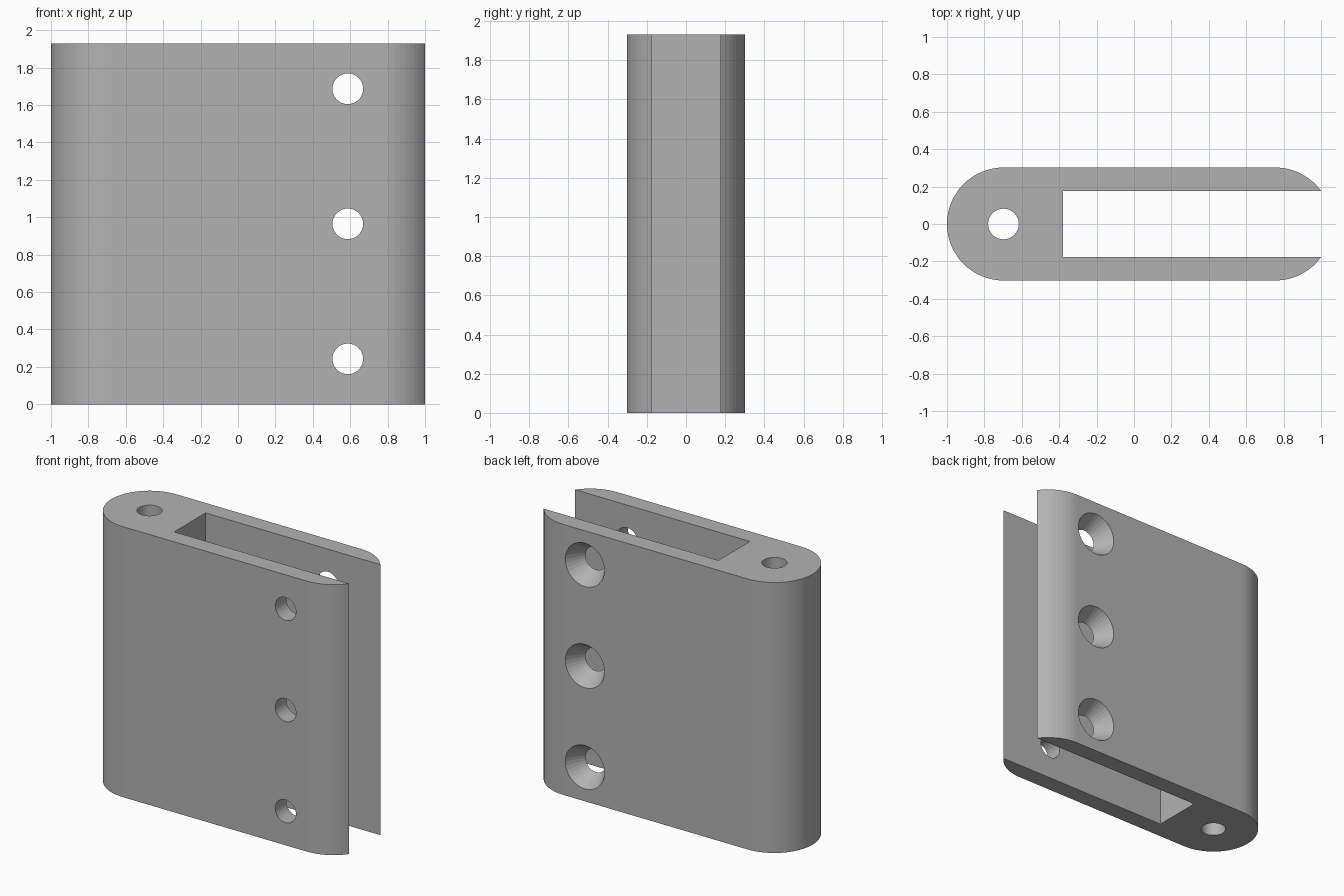
import bpy
import math
from mathutils import Matrix, Vector
import bmesh

cube = bpy.data.objects.get("Cube")
if cube:
    bpy.data.objects.remove(cube, do_unlink=True)

HEIGHT = 1.93
RADIUS = 0.302          # half thickness of the body
SLOT = 0.177            # half width of the slot
SLOT_START = -0.38
PIN_X = -0.698
END_X = math.sqrt(RADIUS**2 - SLOT**2)   # reach of the trimmed tips past their arc centre
HOLE_X, HOLE_R, SINK_R = 0.587, 0.082, 0.155
HOLE_HEIGHTS = (0.243, 0.965, 1.687)

grey = bpy.data.materials.new("plain grey")
grey.use_nodes = True
colour = (0.45, 0.45, 0.45, 1)
grey.diffuse_color = colour
grey.node_tree.nodes["Principled BSDF"].inputs["Base Color"].default_value = colour


def add_object(name, bm):
    bmesh.ops.recalc_face_normals(bm, faces=bm.faces)
    mesh = bpy.data.meshes.new(name)
    bm.to_mesh(mesh)
    bm.free()
    mesh.materials.append(grey)
    obj = bpy.data.objects.new(name, mesh)
    bpy.context.collection.objects.link(obj)
    return obj


def arc(cx, start, end, steps):
    angles = [start + (end - start) * i / steps for i in range(steps + 1)]
    return [(cx + RADIUS * math.cos(a), RADIUS * math.sin(a)) for a in angles]


def cone(bm, r1, r2, start, end):
    """Round cutter running from start to end."""
    start, end = Vector(start), Vector(end)
    axis = end - start
    turn = axis.to_track_quat("Z", "Y").to_matrix().to_4x4()
    place = Matrix.Translation((start + end) / 2) @ turn
    bmesh.ops.create_cone(bm, cap_ends=True, segments=32, radius1=r1, radius2=r2,
                          depth=axis.length, matrix=place)


# Forked body: rounded closed end, slot, two arc-tipped cheeks
tip = math.asin(SLOT / RADIUS)
tip_centre = 1 - END_X
profile = arc(tip_centre, tip, math.pi / 2, 10)
profile += arc(PIN_X, math.pi / 2, 1.5 * math.pi, 32)
profile += arc(tip_centre, -math.pi / 2, -tip, 10)
profile += [(SLOT_START, -SLOT), (SLOT_START, SLOT)]
bm = bmesh.new()
base = bm.faces.new([bm.verts.new((x, y, 0)) for x, y in profile])
top = bmesh.ops.extrude_face_region(bm, geom=[base])["geom"]
bmesh.ops.translate(bm, vec=(0, 0, HEIGHT),
                    verts=[v for v in top if isinstance(v, bmesh.types.BMVert)])
body = add_object("hinge_body", bm)

# Cutters: pin bore, plain front screw holes, countersunk back holes
bm = bmesh.new()
cone(bm, HOLE_R, HOLE_R, (PIN_X, 0, -0.1), (PIN_X, 0, HEIGHT + 0.1))
slope = (SINK_R - HOLE_R) / (RADIUS - SLOT)
extra = 0.05
for z in HOLE_HEIGHTS:
    cone(bm, HOLE_R, HOLE_R, (HOLE_X, -RADIUS - extra, z), (HOLE_X, -SLOT + extra, z))
    cone(bm, HOLE_R - slope * extra, SINK_R + slope * extra,
         (HOLE_X, SLOT - extra, z), (HOLE_X, RADIUS + extra, z))
cutter = add_object("hole_cutters", bm)
cutter.hide_render = True

# Cut the holes and keep only the finished body
cut = body.modifiers.new("holes", "BOOLEAN")
cut.operation = "DIFFERENCE"
cut.solver = "EXACT"
cut.object = cutter
bpy.ops.object.select_all(action="DESELECT")
bpy.context.view_layer.objects.active = body
body.select_set(True)
bpy.ops.object.modifier_apply(modifier=cut.name)
bpy.data.objects.remove(cutter, do_unlink=True)
